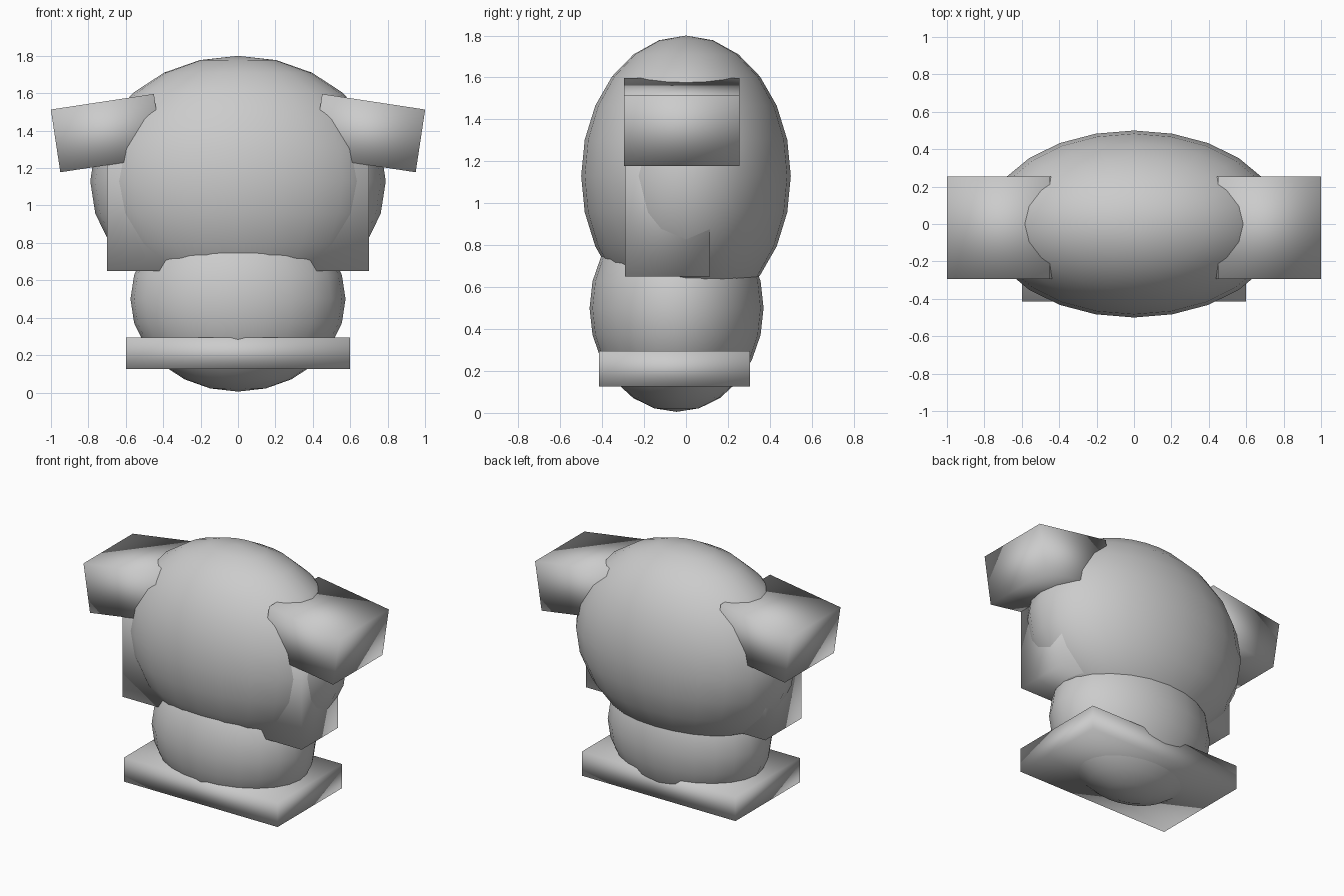
import bpy
from math import radians

if "Cube" in bpy.data.objects:
    bpy.data.objects.remove(bpy.data.objects["Cube"])


def finish(name, scale, tilt=0.0):
    ob = bpy.context.object
    ob.name = name
    ob.scale = scale
    ob.rotation_euler = (0, tilt, 0)
    bpy.ops.object.transform_apply(location=False, rotation=True, scale=True)
    bpy.ops.object.shade_smooth()  # boxes are smooth-shaded too
    return ob


def ellipsoid(name, centre, radii):
    bpy.ops.mesh.primitive_uv_sphere_add(segments=24, ring_count=12, radius=1, location=centre)
    return finish(name, radii)


def box(name, centre, size, tilt=0.0):
    bpy.ops.mesh.primitive_cube_add(size=1, location=centre)
    return finish(name, size, tilt)


# Rounded body
ellipsoid("chest", (0, 0, 1.13), (0.79, 0.5, 0.67))
ellipsoid("belly", (0, -0.045, 0.5), (0.575, 0.415, 0.495))

# Block through the sides of the chest
box("rib_block", (0, -0.0875, 1.0), (1.4, 0.405, 0.7))

# Belt slab around the belly
box("belt", (0, -0.055, 0.21), (1.2, 0.72, 0.17))

# Sloping shoulder pads
for side, label in ((1, "right"), (-1, "left")):
    box(f"shoulder_pad_{label}", (side * 0.70, -0.02, 1.387),
        (0.557, 0.55, 0.339), side * radians(8.6))
